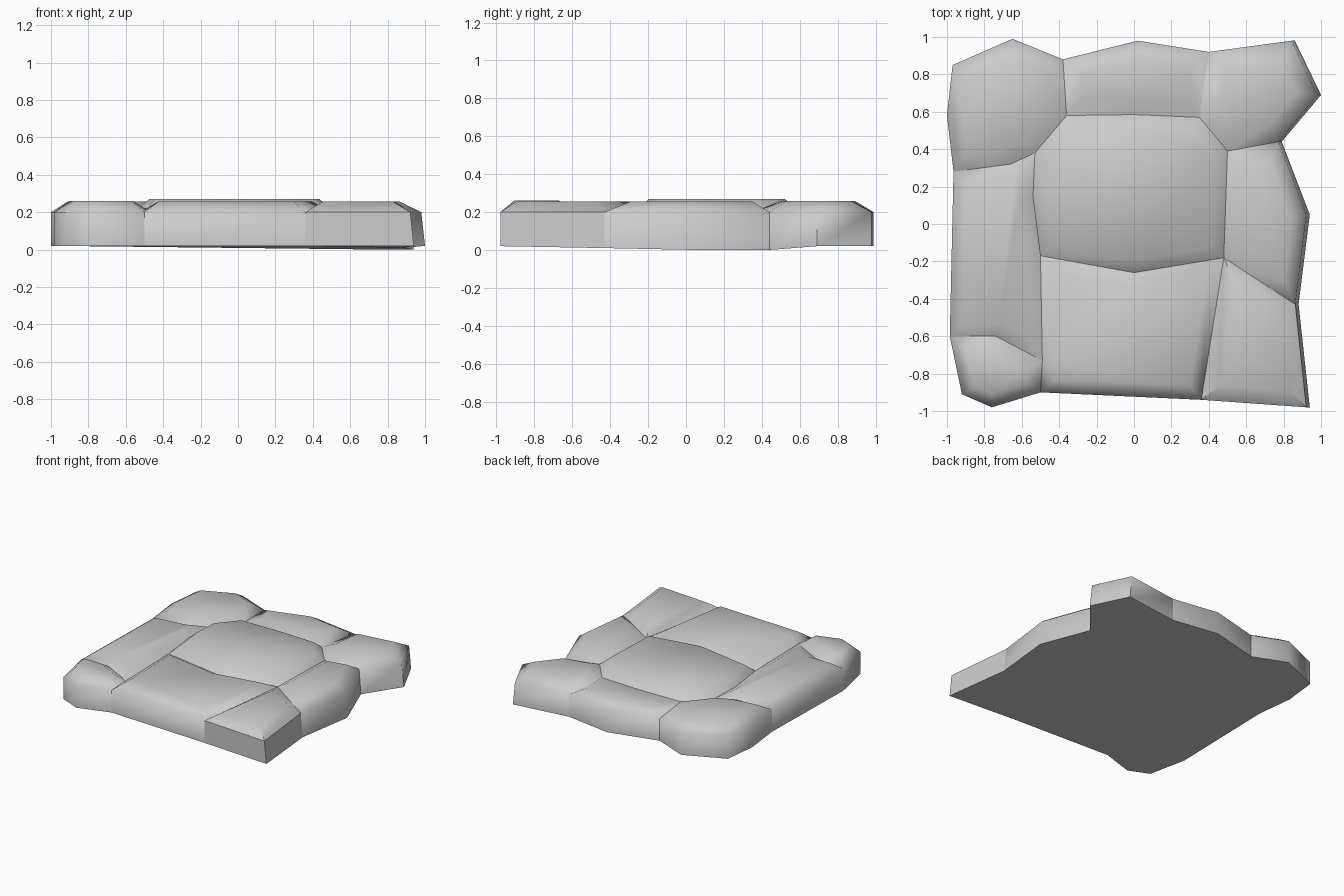
import bpy, bmesh, math

if "Cube" in bpy.data.objects:
    bpy.data.objects.remove(bpy.data.objects["Cube"])

# Outline of the slab, clockwise from the back left corner
OUTER = [(-.97, .85), (-.65, .99), (-.38, .88), (.02, .98), (.40, .92), (.86, .98),
         (1.0, .69), (.79, .44), (.94, .05), (.88, -.43), (.94, -.98), (.36, -.94),
         (-.50, -.90), (-.76, -.98), (-.92, -.91), (-.985, -.60), (-.965, .28), (-1.0, .58)]
# Points where the joints between stones meet
INNER = [(-.36, .58), (0, .585), (.35, .57), (.50, .39), (.48, -.18), (0, -.26),
         (-.50, -.17), (-.54, .15), (-.53, .38), (-.66, .32), (-.49, -.73), (-.74, -.60)]
POINTS = OUTER + INNER
N = len(OUTER)
RIM_Z, JOINT_Z = .20, .215
LOW_CORNERS = {7: 0, 8: 0, 9: .01}

# name: (outline indices, rounded edge width, top height, tilt along y, smooth angle)
STONES = {
    "back_left_stone": ((17, 0, 1, 2, 18, 26, 27, 16), .09, .258, 0, 65),
    "back_middle_stone": ((2, 3, 4, 20, 19, 18), .09, .242, .08, 65),
    "back_right_stone": ((4, 5, 6, 7, 21, 20), .10, .258, 0, 65),
    "centre_stone": ((18, 19, 20, 21, 22, 23, 24, 25, 26), .065, .270, 0, 65),
    "left_stone": ((16, 27, 26, 25, 24, 28, 29, 15), .07, .252, 0, 65),
    "front_left_stone": ((15, 29, 28, 12, 13, 14), .07, .260, 0, 65),
    "front_middle_stone": ((24, 23, 22, 11, 12, 28), .07, .256, 0, 65),
    "right_stone": ((21, 7, 8, 9, 22), .08, .256, 0, 65),
    "front_right_stone": ((22, 9, 10, 11), .08, .256, 0, 45),
}


def bottom_point(i):
    x, y = POINTS[i]
    return x, y, LOW_CORNERS.get(i, .02)


def top_point(i):
    x, y = POINTS[i]
    taper = .98 if x > .7 and i < N else 1
    return x * taper, y, RIM_Z if i < N else JOINT_Z


def finish(name, bm, angle):
    mesh = bpy.data.meshes.new(name)
    bm.to_mesh(mesh)
    bm.free()
    obj = bpy.data.objects.new(name, mesh)
    bpy.context.collection.objects.link(obj)
    bpy.ops.object.select_all(action='DESELECT')
    obj.select_set(True)
    bpy.context.view_layer.objects.active = obj
    bpy.ops.object.shade_smooth_by_angle(angle=math.radians(angle))


def stone(name, loop, width, height, tilt, angle):
    bm = bmesh.new()
    top = {i: bm.verts.new(top_point(i)) for i in loop}
    low = {i: bm.verts.new(bottom_point(i)) for i in loop if i < N}
    face = bm.faces.new([top[i] for i in reversed(loop)])
    # outer walls
    for i in loop:
        j = (i + 1) % N
        if i < N and j in low:
            bm.faces.new((top[i], top[j], low[j], low[i]))
    # raised, rounded top
    bm.normal_update()
    mid_y = face.calc_center_median().y
    bmesh.ops.inset_individual(bm, faces=[face], thickness=width, use_even_offset=True)
    for v in face.verts:
        v.co.z = height + tilt * (v.co.y - mid_y)
    finish(name, bm, angle)


for stone_name, spec in STONES.items():
    stone(stone_name, *spec)

# Flat underside
bm = bmesh.new()
bm.faces.new([bm.verts.new(bottom_point(i)) for i in range(N)])
finish("underside", bm, 30)
